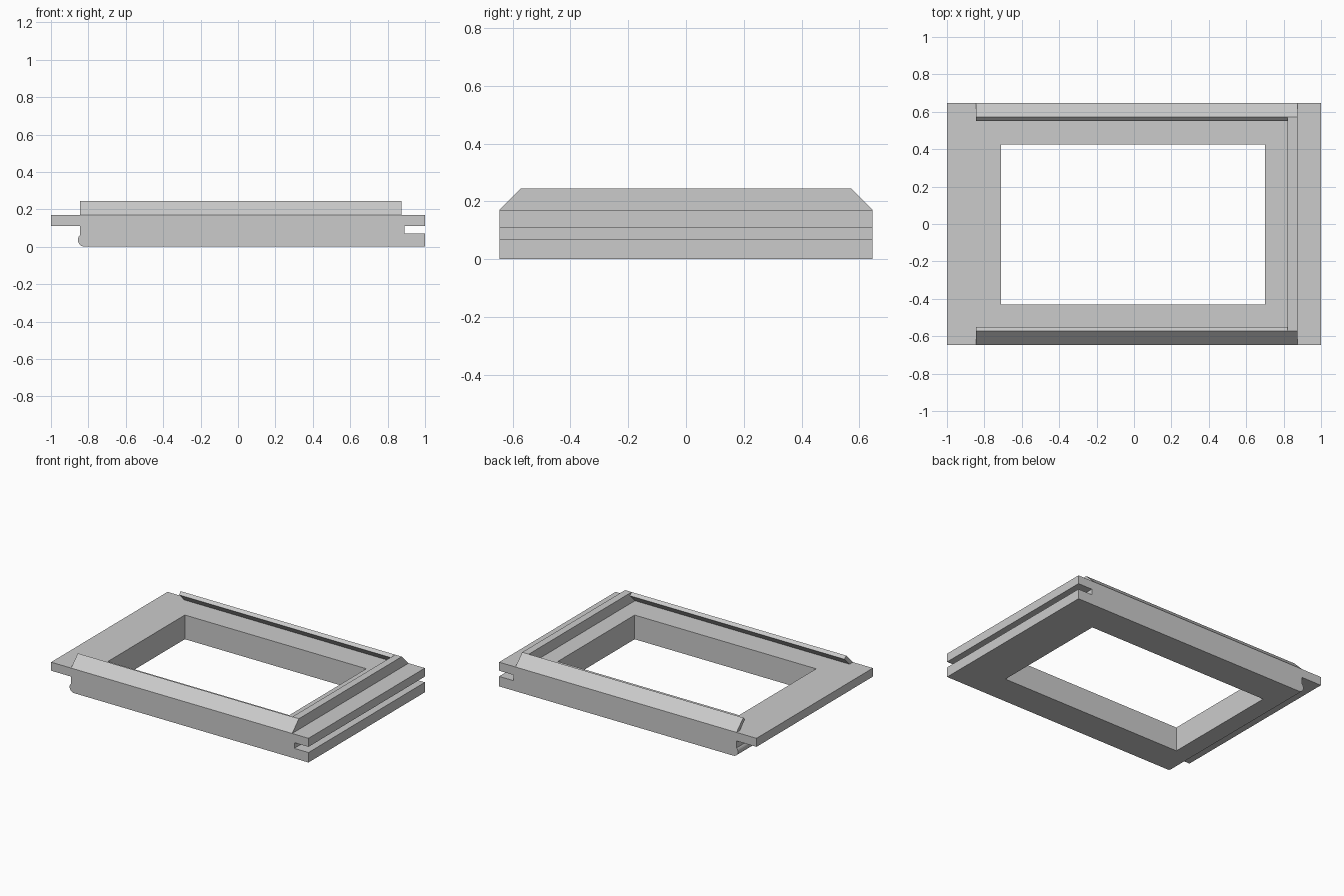
import bpy
import bmesh
from math import cos, sin, radians
from mathutils import Vector

cube = bpy.data.objects.get("Cube")
if cube:
    bpy.data.objects.remove(cube, do_unlink=True)

grey = bpy.data.materials.new("plain_grey")
grey.use_nodes = True
colour = (0.6, 0.6, 0.6, 1)
grey.diffuse_color = colour
grey.node_tree.nodes["Principled BSDF"].inputs["Base Color"].default_value = colour


def prism(name, profile, axis, start, end):
    """Extrude a closed profile along x (profile is y, z) or y (profile is x, z)."""
    bm = bmesh.new()
    if axis == "x":
        points = [(start, a, b) for a, b in profile]
        move = Vector((end - start, 0, 0))
    else:
        points = [(a, start, b) for a, b in profile]
        move = Vector((0, end - start, 0))
    face = bm.faces.new([bm.verts.new(p) for p in points])
    moved = bmesh.ops.extrude_face_region(bm, geom=[face], use_keep_orig=True)
    verts = [g for g in moved["geom"] if isinstance(g, bmesh.types.BMVert)]
    bmesh.ops.translate(bm, verts=verts, vec=move)
    bmesh.ops.recalc_face_normals(bm, faces=bm.faces)
    mesh = bpy.data.meshes.new(name)
    bm.to_mesh(mesh)
    bm.free()
    mesh.materials.append(grey)
    obj = bpy.data.objects.new(name, mesh)
    bpy.context.collection.objects.link(obj)
    return obj


HALF = 0.646           # half depth
DECK, TOP = 0.17, 0.245
STOP_IN, STOP_OUT = 0.822, 0.873

# Frame section: overhanging tongue and rounded bead on one end, slot on the other
bead = [(-0.82 + 0.036 * cos(radians(a)), 0.036 + 0.036 * sin(radians(a)))
        for a in range(135, 271, 15)]
section = [(-1, DECK), (-1, 0.11), (-0.845, 0.11)] + bead + [
    (1, 0), (1, 0.07), (0.89, 0.07), (0.89, 0.11), (1, 0.11), (1, DECK)]
frame = prism("frame", section, "y", -HALF, HALF)

# Rectangular opening
opening = prism("opening_cutter", [(-0.71, -0.1), (0.7, -0.1), (0.7, 0.4), (-0.71, 0.4)],
                "y", -0.43, 0.424)
opening.hide_render = True
cut = frame.modifiers.new("opening", "BOOLEAN")
cut.operation = "DIFFERENCE"
cut.solver = "EXACT"
cut.object = opening
bpy.context.view_layer.objects.active = frame
bpy.ops.object.modifier_apply(modifier=cut.name)
bpy.data.objects.remove(opening, do_unlink=True)

# Slanted guide lips that lean inward over the deck
lip = [(HALF, DECK), (HALF - 0.075, TOP), (HALF - 0.094, TOP - 0.019), (HALF - 0.038, DECK)]
for name, side in (("front_lip", -1), ("back_lip", 1)):
    prism(name, [(side * y, z) for y, z in lip], "x", -0.845, STOP_IN)

# Stop bar joining the lips
prism("stop_bar", [(-HALF, DECK), (HALF, DECK), (HALF - 0.075, TOP), (-HALF + 0.075, TOP)],
      "x", STOP_IN, STOP_OUT)
